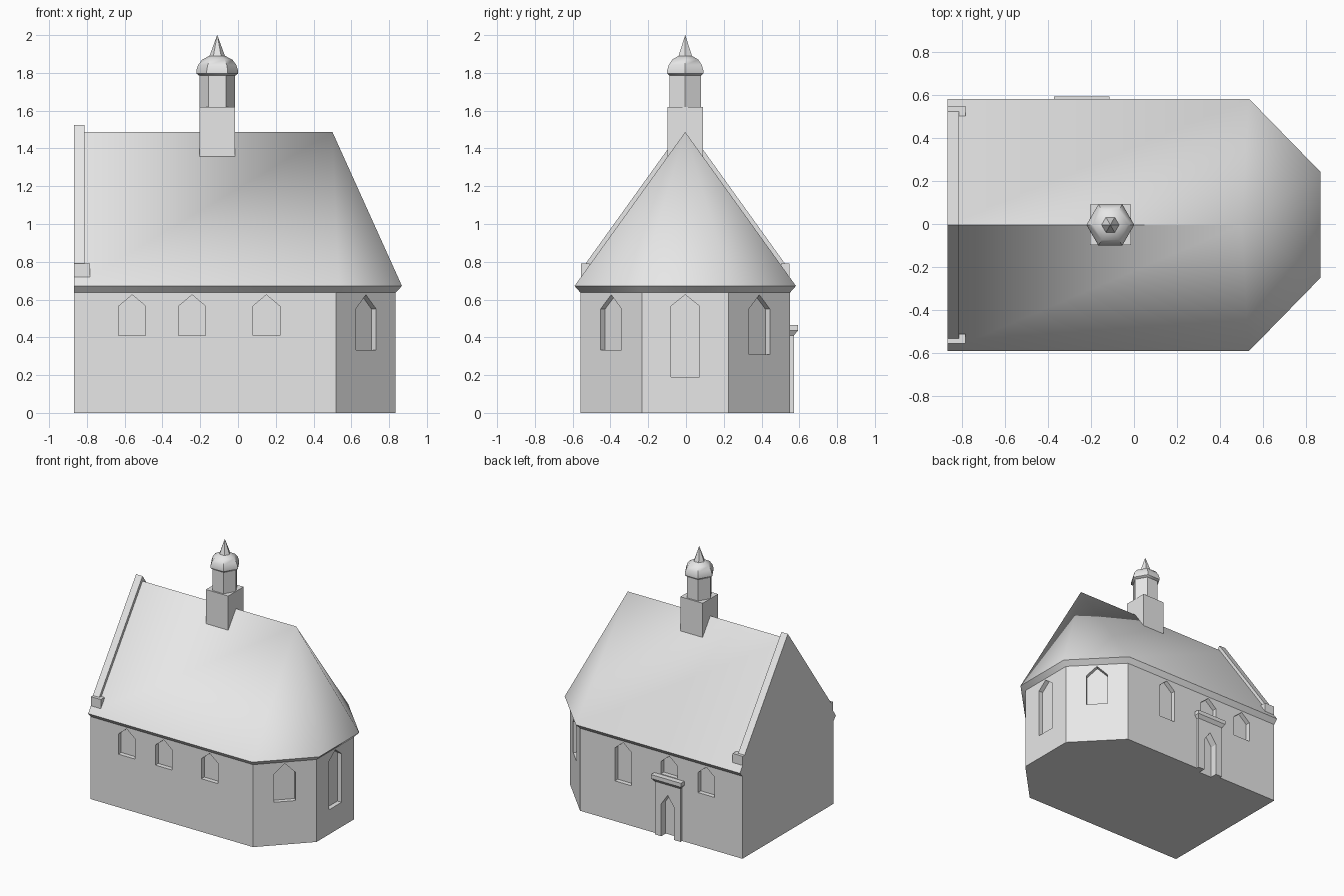
import bpy, bmesh, math
from mathutils import Vector, Matrix

if "Cube" in bpy.data.objects:
    bpy.data.objects.remove(bpy.data.objects["Cube"])

stone = bpy.data.materials.new("light_grey_stone")
stone.diffuse_color = (0.8, 0.8, 0.8, 1)
stone.use_nodes = True
stone.node_tree.nodes["Principled BSDF"].inputs["Base Color"].default_value = stone.diffuse_color
SHIFT = Vector((0, -0.004, 0))


def finish(name, bm, smooth=None):
    bmesh.ops.recalc_face_normals(bm, faces=bm.faces)
    me = bpy.data.meshes.new(name)
    bm.to_mesh(me)
    bm.free()
    me.materials.append(stone)
    ob = bpy.data.objects.new(name, me)
    ob.location = SHIFT
    bpy.context.collection.objects.link(ob)
    if smooth:
        bpy.ops.object.select_all(action='DESELECT')
        bpy.context.view_layer.objects.active = ob
        ob.select_set(True)
        bpy.ops.object.shade_smooth_by_angle(angle=math.radians(smooth))
    return ob


def loft(bm, rings):
    """Closed solid through rings of equal point count."""
    vs = [[bm.verts.new(p) for p in r] for r in rings]
    n = len(vs[0])
    for a, b in zip(vs, vs[1:]):
        for i in range(n):
            j = (i + 1) % n
            bm.faces.new((a[i], a[j], b[j], b[i]))
    bm.faces.new(vs[0][::-1])
    bm.faces.new(vs[-1])


def rect(x0, x1, y0, y1, z):
    return [(x0, y0, z), (x1, y0, z), (x1, y1, z), (x0, y1, z)]


def box(bm, x0, x1, y0, y1, z0, z1):
    loft(bm, [rect(x0, x1, y0, y1, z0), rect(x0, x1, y0, y1, z1)])


def plan(hw, end, hend, brk, z):
    """Nave outline with a three-sided apse."""
    return [(-0.868, -hw, z), (brk, -hw, z), (end, -hend, z),
            (end, hend, z), (brk, hw, z), (-0.868, hw, z)]


def niche(bm, x, y, angle, w, z0, spring, apex, depth=0.035, out=0.01):
    """Pointed-arch cutter; angle is the wall's outward direction."""
    n = Vector((math.cos(angle), math.sin(angle), 0))
    t = Vector((-n.y, n.x, 0))
    pts = [(-w / 2, z0), (w / 2, z0), (w / 2, spring), (0, apex), (-w / 2, spring)]
    c = Vector((x, y, 0))
    loft(bm, [[c + n * d + t * u + Vector((0, 0, z)) for u, z in pts]
              for d in (-depth, out)])


# Window and door cutters
WX = (-0.56, -0.243, 0.15)
S, N = -math.pi / 2, math.pi / 2
bm = bmesh.new()
for x in WX:
    niche(bm, x, -0.555, S, 0.143, 0.41, 0.565, 0.625)
for x, z0 in zip(WX, (0.41, 0.47, 0.31)):
    niche(bm, x, 0.555, N, 0.143, z0, 0.565, 0.625)
diag = math.atan2(0.315, 0.325)
niche(bm, 0.6775, -0.3925, -diag, 0.155, 0.333, 0.55, 0.625)
niche(bm, 0.6775, 0.3925, diag, 0.155, 0.31, 0.55, 0.625)
niche(bm, 0.835, 0, 0, 0.15, 0.19, 0.565, 0.625)
niche(bm, -0.243, 0.555, N, 0.11, -0.05, 0.25, 0.33, 0.035, 0.06)
cutters = finish("opening_cutters", bm)
cutters.hide_render = True

# Walls
bm = bmesh.new()
loft(bm, [plan(0.555, 0.835, 0.23, 0.52, z) for z in (0, 0.637)])
walls = finish("walls", bm)

# Door surround
bm = bmesh.new()
box(bm, -0.353, -0.133, 0.545, 0.575, 0, 0.425)
surround = finish("door_surround", bm)

for ob in (walls, surround):
    mod = ob.modifiers.new("openings", 'BOOLEAN')
    mod.operation = 'DIFFERENCE'
    mod.solver = 'EXACT'
    mod.object = cutters
    bpy.context.view_layer.objects.active = ob
    bpy.ops.object.modifier_apply(modifier=mod.name)
bpy.data.objects.remove(cutters)

# Door cornice
bm = bmesh.new()
loft(bm, [rect(-0.353, -0.133, 0.545, 0.575, 0.41),
          rect(-0.371, -0.115, 0.545, 0.596, 0.435),
          rect(-0.371, -0.115, 0.545, 0.596, 0.465)])
finish("door_cornice", bm)

# Roof with sloping eaves and hipped apse end
bm = bmesh.new()
lo = [bm.verts.new(p) for p in plan(0.555, 0.835, 0.23, 0.52, 0.637)]
hi = [bm.verts.new(p) for p in plan(0.586, 0.868, 0.245, 0.535, 0.672)]
west, east = bm.verts.new((-0.868, 0, 1.487)), bm.verts.new((0.5, 0, 1.487))
bm.faces.new(lo)
for i in range(5):
    bm.faces.new((lo[i], lo[i + 1], hi[i + 1], hi[i]))
for i in (1, 2, 3):
    bm.faces.new((hi[i], hi[i + 1], east))
bm.faces.new((hi[0], hi[1], east, west))
bm.faces.new((hi[4], hi[5], west, east))
bm.faces.new((hi[5], lo[5], lo[0], hi[0], west))
finish("roof", bm, 45)

# Gable coping and its corner blocks
bm = bmesh.new()
prof = [(-0.535, 0.73), (0, 1.47), (0.535, 0.73), (0.535, 0.78), (0, 1.525), (-0.535, 0.78)]
loft(bm, [[(x, y, z) for y, z in prof] for x in (-0.868, -0.813)])
finish("gable_coping", bm)
for side, s in (("front", -1), ("back", 1)):
    bm = bmesh.new()
    y0, y1 = sorted((s * 0.507, s * 0.552))
    box(bm, -0.868, -0.783, y0, y1, 0.70, 0.79)
    finish("coping_block_" + side, bm)

# Ridge turret: square base, hexagonal lantern, domed cap, spike
CX = -0.11


def hexes(name, profile, smooth=None):
    bm = bmesh.new()
    loft(bm, [[(CX + r * math.cos(i * math.pi / 3), r * math.sin(i * math.pi / 3), z)
               for i in range(6)] for r, z in profile])
    bmesh.ops.remove_doubles(bm, verts=bm.verts, dist=1e-5)
    finish(name, bm, smooth)


bm = bmesh.new()
box(bm, CX - 0.095, CX + 0.095, -0.094, 0.094, 1.30, 1.62)
finish("turret_base", bm)
hexes("turret_lantern", [(0.095, 1.60), (0.095, 1.80)])
hexes("turret_dome", [(0.095, 1.785), (0.111, 1.797), (0.111, 1.812), (0.101, 1.842),
                      (0.08, 1.87), (0.042, 1.89), (0.03, 1.893)], 45)
hexes("turret_spike", [(0.042, 1.887), (0.0005, 2.0)])
